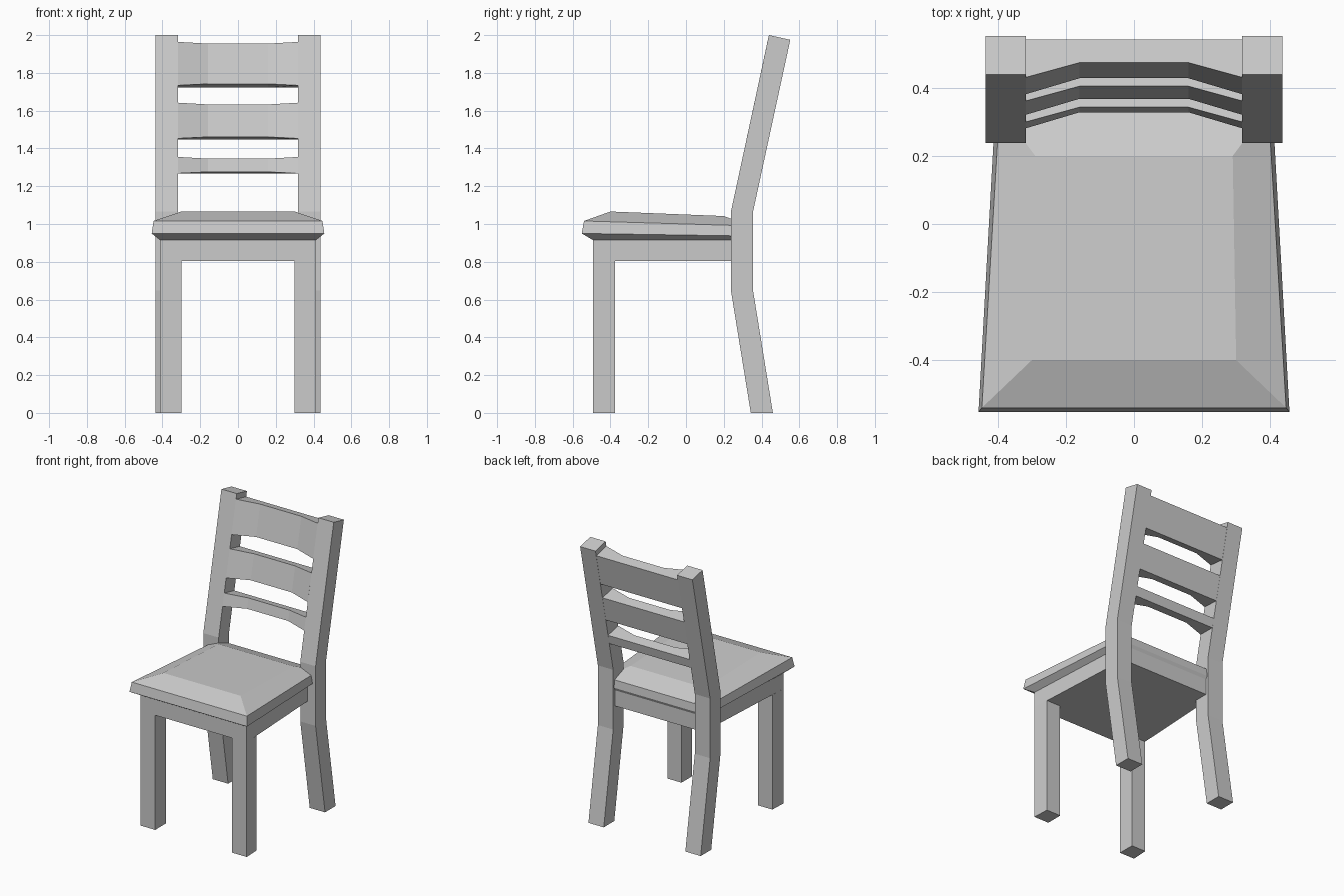
import bpy, bmesh

if "Cube" in bpy.data.objects:
    bpy.data.objects.remove(bpy.data.objects["Cube"])


def make_object(name, bm):
    bmesh.ops.recalc_face_normals(bm, faces=bm.faces)
    mesh = bpy.data.meshes.new(name)
    bm.to_mesh(mesh)
    bm.free()
    obj = bpy.data.objects.new(name, mesh)
    bpy.context.collection.objects.link(obj)
    return obj


def loft(name, rings, closed=False):
    """Skin equal-sized rings of points and cap the two ends."""
    bm = bmesh.new()
    loops = [[bm.verts.new(p) for p in ring] for ring in rings]
    n = len(loops[0])
    for a, b in zip(loops, loops[1:]):
        for i in range(n):
            j = (i + 1) % n
            bm.faces.new((a[i], a[j], b[j], b[i]))
    bm.faces.new(loops[0])
    bm.faces.new(loops[-1])
    return make_object(name, bm)


def trapezoid(front, back):
    """Ring from (half width, y, z) at the front and at the back."""
    (fx, fy, fz), (bx, by, bz) = front, back
    return [(-fx, fy, fz), (fx, fy, fz), (bx, by, bz), (-bx, by, bz)]


# Seat cushion with bevelled top and underside, tapering to the back
loft("seat", [
    trapezoid((0.413, -0.493, 0.915), (0.370, 0.335, 0.915)),
    trapezoid((0.457, -0.552, 0.950), (0.407, 0.345, 0.936)),
    trapezoid((0.447, -0.540, 1.016), (0.395, 0.340, 0.990)),
    trapezoid((0.300, -0.400, 1.066), (0.290, 0.200, 1.042)),
])

# Apron block under the seat
loft("apron", [trapezoid((0.413, -0.493, z), (0.370, 0.335, z)) for z in (0.805, 0.915)])

# Front and back legs, one of each per side
post = [(0.343, 0.46, 0, 0), (0.238, 0.355, 0.647, 0.647),
        (0.238, 0.355, 1.066, 1.066), (0.439, 0.552, 2.0, 1.975)]
for side, s in (("left", -1), ("right", 1)):
    loft("front_leg_" + side, [
        [(s * 0.298, -0.493, z), (s * 0.413, -0.493, z),
         (s * 0.408, -0.375, z), (s * 0.298, -0.375, z)] for z in (0, 0.805)])
    loft("back_post_" + side, [
        [(s * 0.317, yf, zf), (s * 0.436, yf, zf),
         (s * 0.436, yb, zb), (s * 0.317, yb, zb)] for yf, yb, zf, zb in post])


def lean(z):
    """Front y of the leaning back posts at height z."""
    return 0.238 + 0.215 * (z - 1.066)


# Back rails: flat behind, hollowed in three facets at the front
for name, low, high in (("lower_rail", 1.268, 1.355),
                        ("middle_rail", 1.453, 1.642),
                        ("top_rail", 1.734, 1.964)):
    rings = []
    for x in (-0.317, -0.16, 0.16, 0.317):
        middle = abs(x) < 0.3
        hollow = 0.045 if middle else 0
        zl = low + (0.008 if middle else 0)
        zh = high - (0.009 if middle else 0)
        zbl, zbh = low - (low - 1.2) * 0.022, high - 0.025
        rings.append([(x, lean(zl) + hollow, zl), (x, lean(zh) + hollow, zh),
                      (x, lean(zbh) + 0.117, zbh), (x, lean(zbl) + 0.117, zbl)])
    loft(name, rings)
